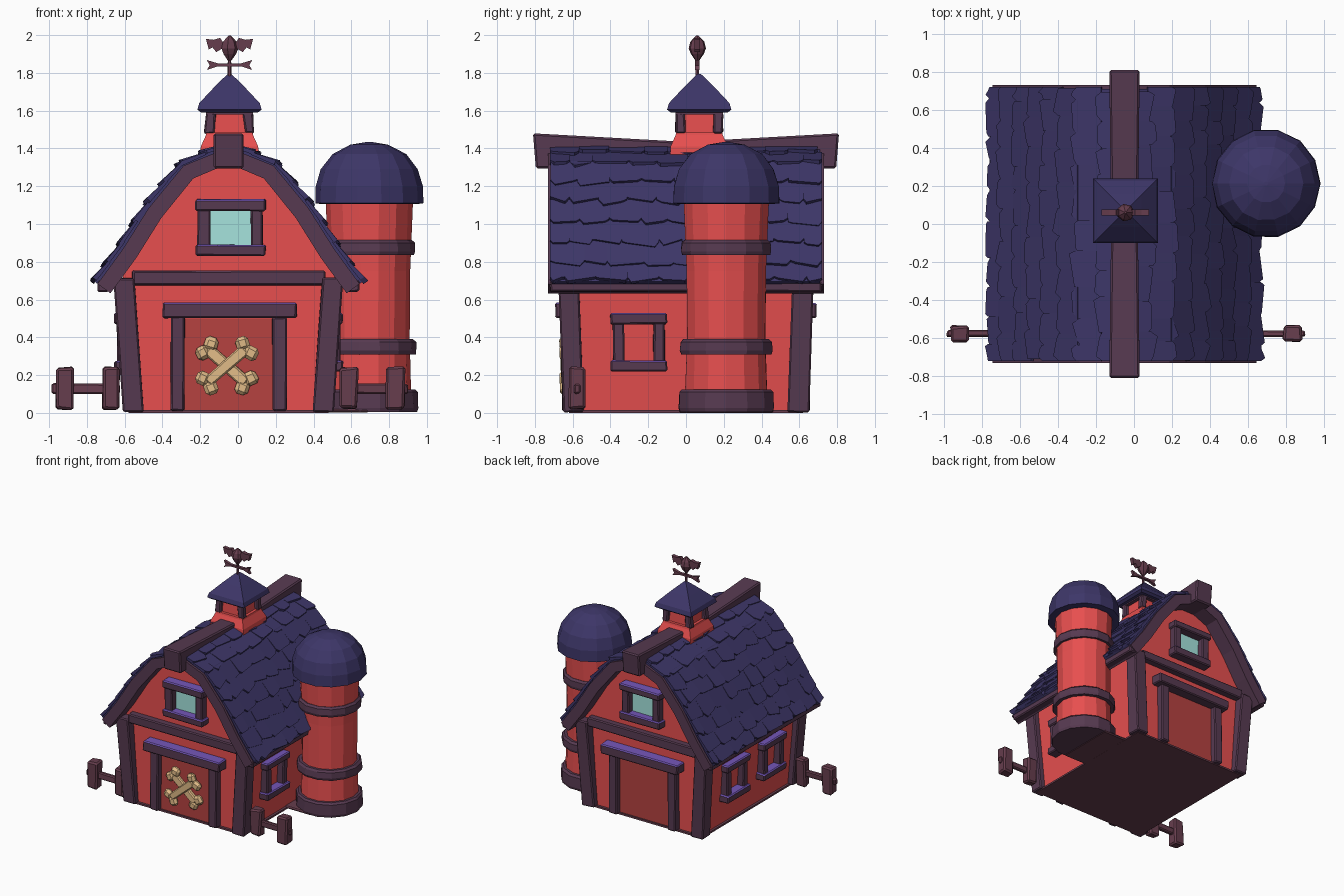
import bpy, bmesh, math, random
from mathutils import Vector, Matrix

random.seed(4)
if "Cube" in bpy.data.objects:
    bpy.data.objects.remove(bpy.data.objects["Cube"], do_unlink=True)
CX = -0.05  # barn centre line

def material(name, r, g, b):
    m = bpy.data.materials.new(name)
    m.use_nodes = True
    col = [((c / 255 + 0.055) / 1.055) ** 2.4 for c in (r, g, b)] + [1]
    m.diffuse_color = col
    m.node_tree.nodes["Principled BSDF"].inputs["Base Color"].default_value = col
    return m

RED = material("barn red", 232, 79, 79)
DOOR = material("door red", 182, 66, 64)
TRIM = material("dark plum trim", 87, 58, 81)
VIOLET = material("violet edge", 116, 86, 184)
ROOF = material("indigo shingle", 61, 54, 104)
MAROON = material("maroon wood", 102, 61, 77)
GLASS = material("pale teal glass", 166, 228, 222)
BONE = material("bone tan", 226, 188, 136)

def finish(bm, name, mat, bevel=0.0, top=None):
    bmesh.ops.recalc_face_normals(bm, faces=bm.faces)
    me = bpy.data.meshes.new(name)
    me.materials.append(mat)
    if top:  # second colour on upward faces
        me.materials.append(top)
        for f in bm.faces:
            f.normal_update()
            f.material_index = int(f.normal.z > 0.8)
    bm.to_mesh(me)
    bm.free()
    ob = bpy.data.objects.new(name, me)
    bpy.context.collection.objects.link(ob)
    if bevel:
        mod = ob.modifiers.new("chipped edges", 'BEVEL')
        mod.width, mod.segments = bevel, 1

def box(name, mat, c, size, shift=(0, 0), rot=0, wonk=0.004, bevel=0.008, top=None):
    """Slightly crooked box; shift leans the top, rot turns about y."""
    bm = bmesh.new()
    bmesh.ops.create_cube(bm, size=1)
    for v in bm.verts:
        p = Vector(a * b + random.uniform(-wonk, wonk) for a, b in zip(v.co, size))
        if v.co.z > 0:
            p += Vector((*shift, 0))
        v.co = Matrix.Rotation(rot, 3, 'Y') @ p + Vector(c)
    finish(bm, name, mat, bevel, top)

def prism(name, mat, pts, y0, y1, x=CX):
    """Outline in x and z, extruded along y."""
    bm = bmesh.new()
    f = bm.faces.new([bm.verts.new((x + a, y0, b)) for a, b in pts])
    for v in bmesh.ops.extrude_face_region(bm, geom=[f])["geom"]:
        if isinstance(v, bmesh.types.BMVert):
            v.co.y = y1
    finish(bm, name, mat)

def skin(bm, rings):
    """Close a stack of vertex rings into a solid."""
    for lo, hi in zip(rings, rings[1:]):
        for i in range(len(lo)):
            bm.faces.new((lo[i], lo[i - 1], hi[i - 1], hi[i]))
    bm.faces.new(rings[0])
    bm.faces.new(rings[-1])

def lathe(name, mat, pts, x, y, n=14, turn=0.0, wonk=0.0):
    bm = bmesh.new()
    rings = []
    for r, z in pts:
        polar = [(turn + math.tau * i / n, r * (1 + random.uniform(-wonk, wonk))) for i in range(n)]
        rings.append([bm.verts.new((x + q * math.cos(a), y + q * math.sin(a), z)) for a, q in polar])
    skin(bm, rings)
    finish(bm, name, mat)

# Barn body and floor
half = [(0.51, 0.01), (0.56, 0.72), (0.52, 0.85), (0.39, 1.05), (0.22, 1.28), (0, 1.37)]
prism("barn_walls", RED, half + [(-a, b) for a, b in half[-2::-1]], -0.6, 0.6)
box("floor", MAROON, (CX, 0, 0.008), (1.06, 1.24, 0.015), wonk=0, bevel=0)
box("silo_footing", MAROON, (0.56, 0.213, 0.011), (0.26, 0.5, 0.02), wonk=0)

# Roof deck and edge boards, following the curved roof line
slope = [Vector(p) for p in ((0, 1.425), (0.25, 1.325), (0.44, 1.095), (0.575, 0.88), (0.71, 0.695))]

def offset(d):
    line = []
    for i, p in enumerate(slope):
        t = (slope[min(i + 1, 4)] - slope[max(i - 1, 0)]).normalized()
        line.append(p - d * (Vector((-t.y, t.x)) if i else Vector((0, 1))))
    return [(-q.x, q.y) for q in line[:0:-1]] + [tuple(q) for q in line]

prism("roof_deck", ROOF, offset(0) + offset(0.03)[::-1], -0.71, 0.71)
prism("roof_edge_boards", TRIM, offset(0.02) + offset(0.105)[::-1], -0.73, 0.73)
for s in (-1, 1):
    box("eave_board", TRIM, (CX + s * 0.662, 0, 0.672), (0.06, 1.44, 0.06))

# Shingles
seg = [(b - a).length for a, b in zip(slope, slope[1:])]

def along(s):
    for a, b, l in zip(slope, slope[1:], seg):
        if s <= l:
            return a.lerp(b, s / l)
        s -= l
    return slope[-1]

bm = bmesh.new()
ROWS, COLS = 8, 9
pitch, wide = sum(seg) / ROWS, 1.43 / COLS
for side in (-1, 1):
    for row in range(ROWS):
        shift = 0.5 * (row % 2)
        cuts = [(c - shift + random.uniform(-0.14, 0.14)) * wide - 0.715 for c in range(COLS + 2)]
        cuts = [min(0.72, max(-0.72, y)) for y in cuts]
        for y0, y1 in zip(cuts, cuts[1:]):
            if y1 - y0 < 0.03:
                continue
            a, b = along(row * pitch), along((row + random.uniform(1.08, 1.3)) * pitch)
            t = (b - a).normalized()
            n = Vector((-t.y, t.x))
            ln, k = (b - a).length, random.uniform(0.012, 0.03)
            skew, lift = random.uniform(-0.014, 0.014), random.uniform(0.013, 0.026)
            rim = [(y0, 0), (y1, 0), (y1, ln - k), (y1 - k, ln + skew), (y0 + k, ln - skew), (y0, ln - k)]
            layers = []
            for h0, h1 in ((-0.01, -0.005), (0.005, lift)):
                spots = [(y, a + t * v + n * (h0 + (h1 - h0) * v / ln)) for y, v in rim]
                layers.append([bm.verts.new((CX + side * q.x, y, q.y)) for y, q in spots])
            skin(bm, layers)
finish(bm, "shingles", ROOF)

# Ridge beam, sagging in the middle
for s in (-1, 1):
    bm = bmesh.new()
    bmesh.ops.create_cube(bm, size=1)
    for v in bm.verts:
        end, up = v.co.y > 0, v.co.z > 0
        z = (1.48 if end else 1.435) if up else 1.295
        y = (0.81 if up else 0.795) if end else 0
        v.co = (CX + v.co.x * (0.16 if end else 0.14), s * y, z)
    finish(bm, "ridge_beam", TRIM, 0.01)

def window(x, y, z, w, h, axis, out, t):
    """Four-piece frame on a wall facing x or y."""
    def part(name, u, v, su, sv, depth, top=None):
        c = (x + u, y, z + v) if axis == 'y' else (x, y + u, z + v)
        box(name, TRIM, c, (su, depth, sv) if axis == 'y' else (depth, su, sv), top=top)
    for s in (-1, 1):
        part("window_side", s * (w / 2 - t / 2 - 0.012), 0, t, h - 0.06, out)
        part("window_rail", 0, s * (h / 2 - 0.03), w, 0.06, out + 0.03, VIOLET)

# Front and back: corner posts, beam, door, gable window
for s in (-1, 1):
    box("cross_beam", TRIM, (CX, s * 0.62, 0.715), (1.02, 0.07, 0.078))
    box("door_panel", DOOR, (CX, s * 0.6, 0.255), (0.48, 0.015, 0.49), wonk=0, bevel=0)
    for sx in (-1, 1):
        box("corner_post", TRIM, (CX + sx * 0.502, s * 0.595, 0.36), (0.11, 0.11, 0.71), (sx * 0.05, s * 0.025))
        box("door_post", TRIM, (CX + sx * 0.27, s * 0.62, 0.26), (0.075, 0.07, 0.5))
    box("door_header", TRIM, (CX + 0.005, s * 0.64, 0.542), (0.71, 0.1, 0.08), top=VIOLET)
    box("gable_glass", GLASS, (CX, s * 0.602, 0.975), (0.24, 0.012, 0.22), wonk=0, bevel=0)
    window(CX + 0.01, s * 0.63, 0.98, 0.37, 0.3, 'y', 0.07, 0.065)

# Side windows
for x, y in ((1, -0.25), (-1, -0.25), (-1, 0.23)):
    window(CX + x * 0.545, y, 0.372, 0.3, 0.31, 'x', 0.09, 0.06)

# Crossed bones on the front door
for s in (-1, 1):
    ang = s * math.radians(41)
    c = Vector((CX - 0.01, -0.63 + 0.014 * s, 0.25))
    box("bone_shaft", BONE, c, (0.27, 0.035, 0.062), rot=ang)
    for e in (-1, 1):
        for k in (-1, 1):
            off = Matrix.Rotation(ang, 3, 'Y') @ Vector((e * 0.14, 0, k * 0.034))
            box("bone_knob", BONE, c + off, (0.072, 0.05, 0.072), rot=ang + 0.4 * k * e, bevel=0.018)

# Silo
SX, SY = 0.695, 0.213
lathe("silo_wall", RED, [(0.225, 0.02), (0.212, 0.4), (0.215, 0.75), (0.23, 1.13)], SX, SY, wonk=0.012)
for z, h, r in ((0.005, 0.12, 0.252), (0.31, 0.08, 0.245), (0.835, 0.08, 0.238)):
    lathe("silo_band", TRIM, [(r, z), (r + 0.006, z + 0.02), (r + 0.003, z + h - 0.015), (r - 0.012, z + h)],
          SX, SY, wonk=0.01)
lathe("silo_dome", ROOF, [(0.25, 1.105), (0.287, 1.11), (0.283, 1.2), (0.255, 1.29), (0.195, 1.37),
                          (0.1, 1.42), (0.01, 1.435)], SX, SY, wonk=0.01)

# Cupola
KX, KY = -0.045, 0.07
for name, mat, pts in (
        ("cupola_base", RED, [(0.155, 1.33), (0.152, 1.41), (0.125, 1.47), (0.122, 1.485)]),
        ("cupola_core", RED, [(0.1, 1.48), (0.095, 1.6)]),
        ("cupola_rail", TRIM, [(0.125, 1.58), (0.125, 1.605)]),
        ("cupola_roof", ROOF, [(0.15, 1.59), (0.17, 1.605), (0.16, 1.64), (0.085, 1.72), (0.035, 1.77), (0.008, 1.795)])):
    lathe(name, mat, [(r * math.sqrt(2), z) for r, z in pts], KX, KY, 4, math.pi / 4)
for sx in (-1, 1):
    for sy in (-1, 1):
        box("cupola_post", TRIM, (KX + sx * 0.107, KY + sy * 0.1, 1.535), (0.052, 0.05, 0.11), (-sx * 0.01, 0))

# Weathervane
lathe("vane_pole", MAROON, [(0.012, 1.76), (0.008, 1.9)], KX, KY - 0.01, 6)
lathe("vane_bulb", MAROON, [(0.01, 1.865), (0.035, 1.9), (0.047, 1.93), (0.038, 1.965), (0.006, 1.998)], KX, KY - 0.01, 7)
wing = [(0.02, 1.94), (0.05, 1.985), (0.085, 1.975), (0.125, 1.98), (0.11, 1.925), (0.09, 1.935), (0.07, 1.91)]
fin = [(0, 1.835), (0.06, 1.835), (0.12, 1.815), (0.105, 1.84), (0.12, 1.868), (0.06, 1.85), (0, 1.85)]
for s in (-1, 1):
    prism("vane_wing", MAROON, [(s * a, b) for a, b in wing], KY - 0.025, KY + 0.005, KX)
    prism("vane_arrow", MAROON, [(s * a, b) for a, b in fin], KY - 0.022, KY + 0.002, KX)

# Short fences at the front corners
for s, x in ((-1, -0.795), (1, 0.71)):
    box("fence_rail", MAROON, (x + s * 0.01, -0.577, 0.128), (0.36, 0.035, 0.055))
    for e in (-1, 1):
        box("fence_post", MAROON, (x + e * 0.122, -0.577, 0.13), (0.095, 0.078, 0.22), wonk=0.008, bevel=0.012)
